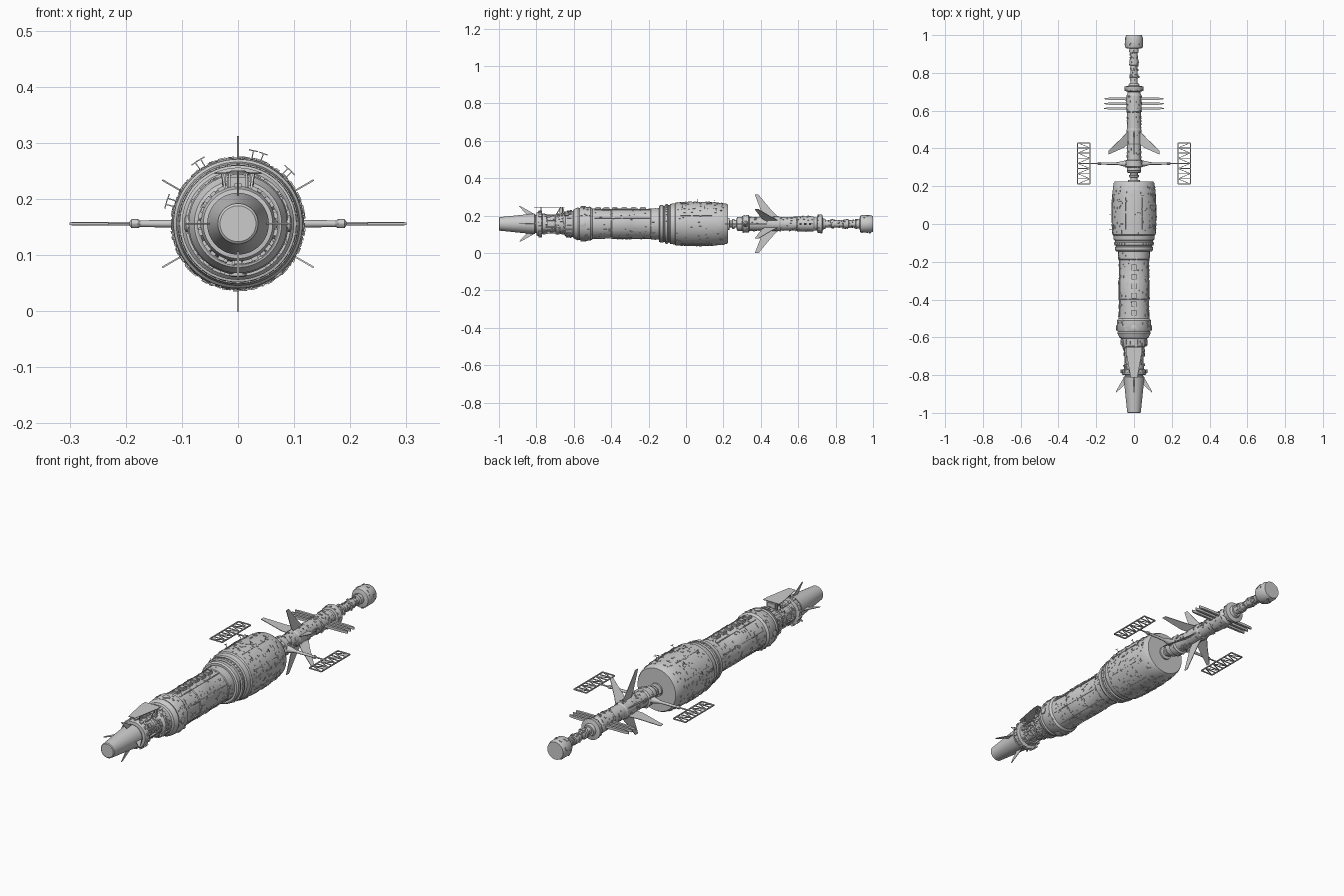
import bpy, bmesh, math, random
from mathutils import Matrix, Vector

if "Cube" in bpy.data.objects:
    bpy.data.objects.remove(bpy.data.objects["Cube"])

random.seed(7)
ZC = 0.156                       # height of the long axis
AXIS = Matrix.Translation((0, 0, ZC))


def finish(name, bm, smooth=False):
    bmesh.ops.recalc_face_normals(bm, faces=bm.faces)
    me = bpy.data.meshes.new(name)
    bm.to_mesh(me)
    bm.free()
    ob = bpy.data.objects.new(name, me)
    bpy.context.collection.objects.link(ob)
    if smooth:
        bpy.ops.object.select_all(action='DESELECT')
        ob.select_set(True)
        bpy.context.view_layer.objects.active = ob
        bpy.ops.object.shade_smooth_by_angle(angle=math.radians(30))
    return ob


def lathe(name, profile, mat=AXIS, n=48):
    """Revolve (y, radius) points around the y axis, capping both ends."""
    bm = bmesh.new()
    rings = []
    for y, r in profile:
        rings.append([bm.verts.new(mat @ Vector((r * math.sin(2 * math.pi * i / n), y,
                      r * math.cos(2 * math.pi * i / n)))) for i in range(n)])
    for a, b in zip(rings, rings[1:]):
        for i in range(n):
            bm.faces.new((a[i], a[(i + 1) % n], b[(i + 1) % n], b[i]))
    bm.faces.new(rings[0])
    bm.faces.new(rings[-1])
    return finish(name, bm, True)


def around(angle, y, r):
    """Frame on the hull: local z points outward, local y along the ship."""
    return (Matrix.Translation((0, y, ZC)) @ Matrix.Rotation(angle, 4, 'Y')
            @ Matrix.Translation((0, 0, r)))


def add_box(bm, mat, size):
    bmesh.ops.create_cube(bm, size=1, matrix=mat @ Matrix.Diagonal((*size, 1)))


def add_bar(bm, p, q, t):
    p, q = Vector(p), Vector(q)
    d = q - p
    add_box(bm, Matrix.Translation((p + q) / 2) @ d.to_track_quat('Y', 'Z').to_matrix().to_4x4(),
            (t, d.length, t))


def add_plate(bm, pts, t, mat):
    """Extrude a flat (y, z) outline by thickness t along x."""
    a, b = [[bm.verts.new(mat @ Vector((s * t / 2, y, z))) for y, z in pts] for s in (-1, 1)]
    bm.faces.new(a)
    bm.faces.new(b)
    for i in range(len(pts)):
        j = (i + 1) % len(pts)
        bm.faces.new((a[i], a[j], b[j], b[i]))


def radius_at(profile, y):
    for (y0, r0), (y1, r1) in zip(profile, profile[1:]):
        if y0 <= y <= y1 and y1 > y0:
            return r0 + (r1 - r0) * (y - y0) / (y1 - y0)
    return profile[-1][1]


def greebles(name, profile, y0, y1, count, smin, smax, h):
    bm = bmesh.new()
    for _ in range(count):
        y, a = random.uniform(y0, y1), random.uniform(0, 2 * math.pi)
        size = (random.uniform(smin, smax), random.uniform(smin, smax), random.uniform(h * .6, h * 2))
        add_box(bm, around(a, y, radius_at(profile, y)), size)
    finish(name, bm)


def ring_blocks(name, y, r, n, size):
    bm = bmesh.new()
    for i in range(n):
        add_box(bm, around(2 * math.pi * i / n, y, r), size)
    finish(name, bm)


# Hull sections
nose = [(-1, .032), (-.997, .036), (-.9, .046), (-.81, .055), (-.805, .048), (-.795, .048)]
neck = [(-.8, .05), (-.798, .062), (-.785, .067), (-.772, .067), (-.768, .052), (-.745, .052),
        (-.742, .046), (-.7, .046), (-.695, .052), (-.66, .052), (-.65, .058), (-.645, .066),
        (-.605, .07), (-.6, .076), (-.585, .08)]
mid = [(-.605, .06), (-.6, .078), (-.578, .088), (-.57, .085), (-.56, .09), (-.51, .09), (-.5, .082),
       (-.4, .078), (-.396, .081), (-.3, .082), (-.295, .08), (-.19, .08), (-.186, .083), (-.14, .084)]
main = [(-.145, .07), (-.145, .094), (-.138, .1), (-.122, .1), (-.12, .096), (-.114, .096),
        (-.112, .104), (-.098, .105), (-.094, .1), (-.088, .1), (-.084, .107), (-.06, .11),
        (-.055, .115), (.02, .118), (.1, .118), (.17, .114), (.215, .108), (.225, .102)]
coupling = [(.22, .032), (.232, .032), (.234, .018), (.245, .018), (.248, .026), (.258, .026),
            (.26, .02), (.27, .02), (.272, .036), (.285, .038)]
boom = [(.28, .03), (.282, .038), (.3, .038), (.305, .046), (.335, .046), (.34, .037), (.42, .036),
        (.425, .039), (.5, .039), (.505, .036), (.59, .036), (.595, .04), (.68, .04), (.69, .034),
        (.7, .034), (.703, .044), (.718, .05), (.728, .05), (.732, .03), (.745, .026)]
mast = [(.74, .018), (.775, .018), (.777, .024), (.79, .024), (.792, .018), (.84, .018), (.842, .023),
        (.87, .023), (.872, .018), (.905, .018), (.908, .024), (.935, .024)]
tail = [(.928, .03), (.932, .044), (.938, .047), (.985, .047), (.992, .044), (1, .042)]
lathe("nose_cone", nose)
lathe("front_neck", neck)
lathe("middle_hull", mid)
lathe("main_hull", main, n=64)
lathe("coupling", coupling, n=32)
lathe("boom", boom, n=32)
lathe("tail_mast", mast, n=24)
lathe("tail_pod", tail, n=32)

# Surface detail
greebles("main_hull_details", main, -.05, .2, 330, .003, .012, .003)
greebles("middle_hull_details", mid, -.49, -.15, 220, .003, .014, .003)
greebles("shoulder_details", mid, -.56, -.51, 50, .004, .012, .004)
greebles("neck_details", neck, -.765, -.61, 140, .005, .018, .006)
greebles("boom_details", boom, .3, .69, 170, .003, .012, .004)
greebles("mast_details", mast, .75, .925, 70, .004, .012, .005)
greebles("tail_details", tail, .94, .985, 16, .005, .012, .003)
ring_blocks("neck_ring_blocks", -.779, .066, 14, (.012, .018, .012))
ring_blocks("collar_blocks", -.625, .068, 18, (.01, .025, .008))
ring_blocks("main_ring_blocks", -.103, .104, 36, (.008, .01, .005))
ring_blocks("boom_ring_blocks", .71, .044, 12, (.008, .012, .01))

# Lengthwise seams and pipes on the hull
bm = bmesh.new()
for i in range(8):
    a = math.pi / 8 + i * math.pi / 4
    add_box(bm, around(a, -.34, .081), (.004, .3, .006))
    add_box(bm, around(a, .055, .1165), (.004, .17, .006))
    add_box(bm, around(a, -.70, .05), (.006, .1, .008))
finish("hull_pipes", bm)

# Hatches along the spine
bm = bmesh.new()
for y in (-.23, -.28, -.33, -.38, -.425, -.47):
    add_box(bm, around(0, y, .083), (.028, .03, .012))
    add_box(bm, around(0, y, .0895), (.018, .02, .004))
finish("spine_hatches", bm)
for i in range(4):
    lathe("side_port", [(-.006, .015), (.004, .015), (.006, .011)],
          around(i * math.pi / 2, -.55, .089) @ Matrix.Rotation(math.pi / 2, 4, 'X'), 20)

# Six swept fins around the boom
bm = bmesh.new()
for i in range(6):
    add_plate(bm, [(.495, .034), (.425, .034), (.405, .06), (.368, .156), (.388, .156), (.455, .075)],
              .003, around(i * math.pi / 3, 0, 0))
finish("boom_fins", bm)

# Four thin swept fins near the nose
bm = bmesh.new()
for i in range(4):
    add_plate(bm, [(-.805, .05), (-.85, .048), (-.893, .095), (-.885, .095)],
              .003, around(i * math.pi / 2, 0, 0))
finish("nose_fins", bm)

# Raised tapered shield above the neck
bm = bmesh.new()
flat = AXIS @ Matrix.Translation((0, 0, .09)) @ Matrix.Rotation(math.pi / 2, 4, 'Y')
add_plate(bm, [(-.812, -.018), (-.812, .018), (-.68, .042), (-.65, .042), (-.65, -.042), (-.68, -.042)],
          .003, flat)
for s in (-1, 1):
    add_bar(bm, (s * .025, -.66, ZC + .05), (s * .025, -.66, ZC + .09), .007)
    add_bar(bm, (s * .015, -.775, ZC + .05), (s * .015, -.775, ZC + .09), .004)
    add_bar(bm, (s * .02, -.7, ZC + .04), (s * .028, -.67, ZC + .09), .004)
add_box(bm, Matrix.Translation((0, -.665, ZC + .072)), (.04, .028, .022))
finish("neck_shield", bm)

# Three pairs of radiator blades
bm = bmesh.new()
for y in (.612, .637, .663):
    for s in (-1, 1):
        add_plate(bm, [(y - .006, .03), (y - .006, .13), (y - .002, .158), (y + .002, .158),
                       (y + .006, .13), (y + .006, .03)], .012, around(s * math.pi / 2, 0, 0))
finish("radiator_blades", bm)

# Panel arms and lattice panels, left and right
for s, side in ((-1, "left"), (1, "right")):
    out = (Matrix.Translation((0, .32, ZC)) @ Matrix.Rotation(-s * math.pi / 2, 4, 'Z'))
    lathe(side + "_panel_arm", [(.03, .018), (.06, .014), (.085, .007), (.175, .006), (.178, .008),
                                (.19, .008), (.193, .0035), (.297, .003)], out, 12)
    bm = bmesh.new()
    x0, x1, y0, y1, t = s * .233, s * .298, .212, .43, .005
    rows = 8
    step = (y1 - y0) / rows
    for x in (x0, x1):
        add_bar(bm, (x, y0, ZC), (x, y1, ZC), t)
    for i in range(rows + 1):
        y = y0 + i * step
        add_bar(bm, (x0, y, ZC), (x1, y, ZC), t if i in (0, rows) else .004)
        if i < rows:
            a, b = (x0, x1) if i % 2 else (x1, x0)
            add_bar(bm, (a, y, ZC), (b, y + step, ZC), .003)
    finish(side + "_lattice_panel", bm)

# T-shaped antennas on the main hull
bm = bmesh.new()
for deg, y in ((12, .06), (42, -.02), (46, .1), (-30, 0), (-35, .12), (-70, .05), (20, .15), (-75, -.03)):
    m = around(math.radians(deg), y, .118)
    add_box(bm, m @ Matrix.Translation((0, 0, .007)), (.002, .002, .018))
    add_box(bm, m @ Matrix.Translation((0, 0, .015)), (.016, .003, .002))
finish("hull_antennas", bm)
